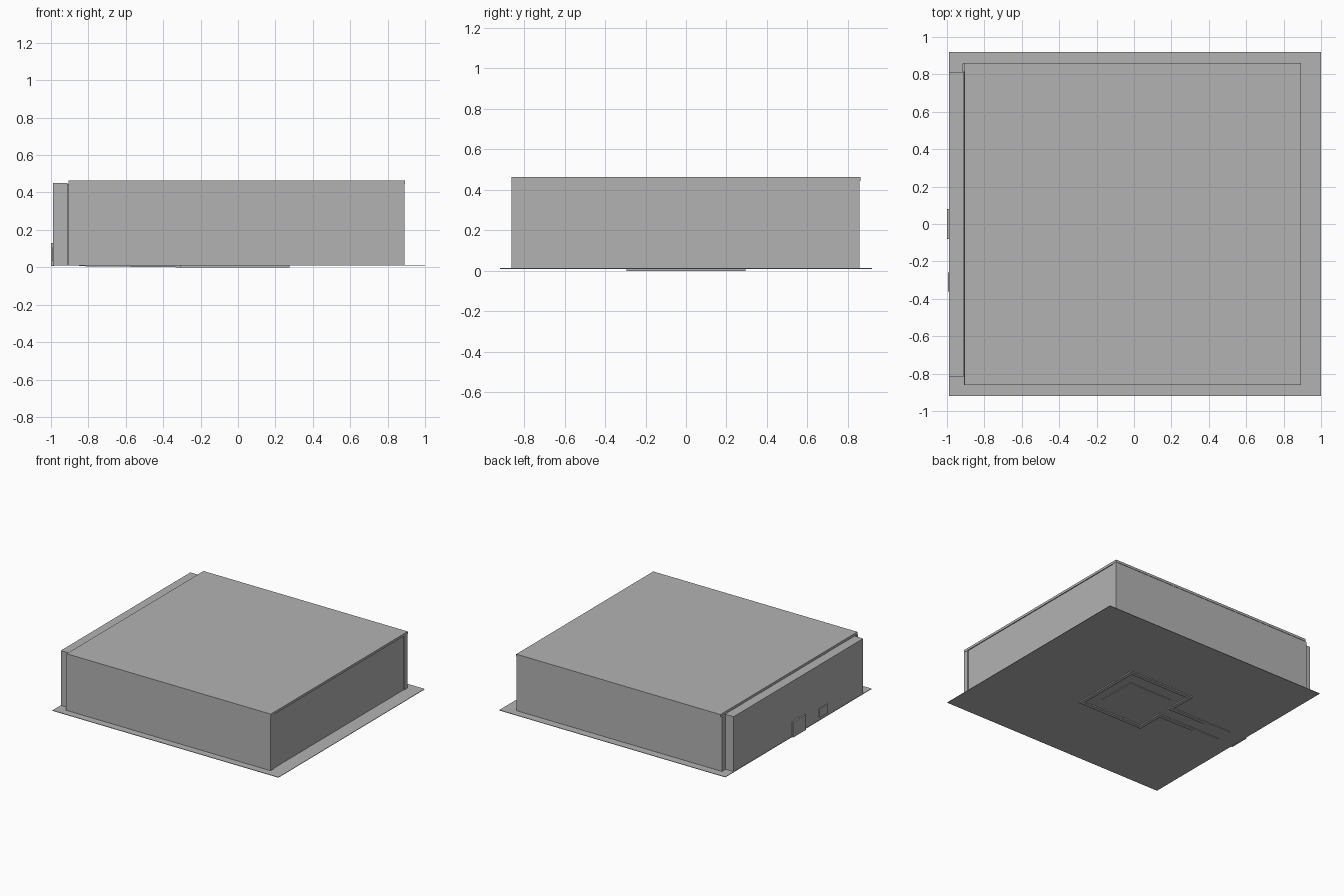
import bpy
import bmesh

cube = bpy.data.objects.get("Cube")
if cube:
    bpy.data.objects.remove(cube, do_unlink=True)

grey = bpy.data.materials.new("mid grey")
grey.use_nodes = True
colour = (0.45, 0.45, 0.45, 1)
grey.diffuse_color = colour
grey.node_tree.nodes["Principled BSDF"].inputs["Base Color"].default_value = colour


def finish(name, bm):
    bmesh.ops.recalc_face_normals(bm, faces=bm.faces)
    mesh = bpy.data.meshes.new(name)
    bm.to_mesh(mesh)
    bm.free()
    mesh.materials.append(grey)
    obj = bpy.data.objects.new(name, mesh)
    bpy.context.collection.objects.link(obj)
    return obj


def box(name, x, y, z):
    """Box from (low, high) ranges on each axis."""
    bm = bmesh.new()
    bmesh.ops.create_cube(bm, size=1)
    for v in bm.verts:
        v.co = [sum(r) / 2 + c * (r[1] - r[0]) for r, c in zip((x, y, z), v.co)]
    return finish(name, bm)


FLOOR, LID = 0.012, 0.445

# Thin ground sheet with a wide margin
box("base_sheet", (-0.99, 1), (-0.92, 0.92), (0.009, 0.013))

# Enclosure: recessed core, full-width front and back panels, lid
box("body_core", (-0.91, 0.885), (-0.82, 0.815), (FLOOR, LID))
box("front_panel", (-0.91, 0.89), (-0.862, -0.82), (FLOOR, LID))
box("back_panel", (-0.918, 0.89), (0.815, 0.858), (FLOOR, LID))
box("lid", (-0.906, 0.892), (-0.862, 0.861), (LID, 0.464))

# Lower panel on one side, with its two small fittings
box("side_panel", (-0.988, -0.912), (-0.817, 0.812), (FLOOR, 0.45))
box("large_side_tab", (-1, -0.985), (-0.08, 0.08), (0.008, 0.13))
box("small_side_tab", (-0.995, -0.985), (-0.36, -0.26), (0.035, 0.105))

# Raised bead under the sheet: half of a keyhole outline, then mirrored.
# Each point pairs the outer edge with the inner edge.
W = 0.03
outer = [(-0.85, 0.08), (-0.31, 0.08), (-0.31, 0.295), (0.275, 0.295), (0.275, 0)]
inner = [(-0.85, 0.08 - W), (-0.31 + W, 0.08 - W), (-0.31 + W, 0.295 - W),
         (0.275 - W, 0.295 - W), (0.275 - W, 0)]
bm = bmesh.new()
bm.faces.new([bm.verts.new((x, y, 0.01)) for x, y in outer + inner[::-1]])
down = bmesh.ops.extrude_face_region(bm, geom=bm.faces[:])["geom"]
for v in down:
    if isinstance(v, bmesh.types.BMVert):
        v.co.z = 0 if v.co.x > -0.5 else 0.006
bead = finish("underside_bead", bm)
mirror = bead.modifiers.new("Mirror", "MIRROR")
mirror.use_axis = (False, True, False)

# Shallow square pad inside the bead
box("underside_pad", (-0.21, 0.17), (-0.16, 0.16), (0.005, 0.01))
